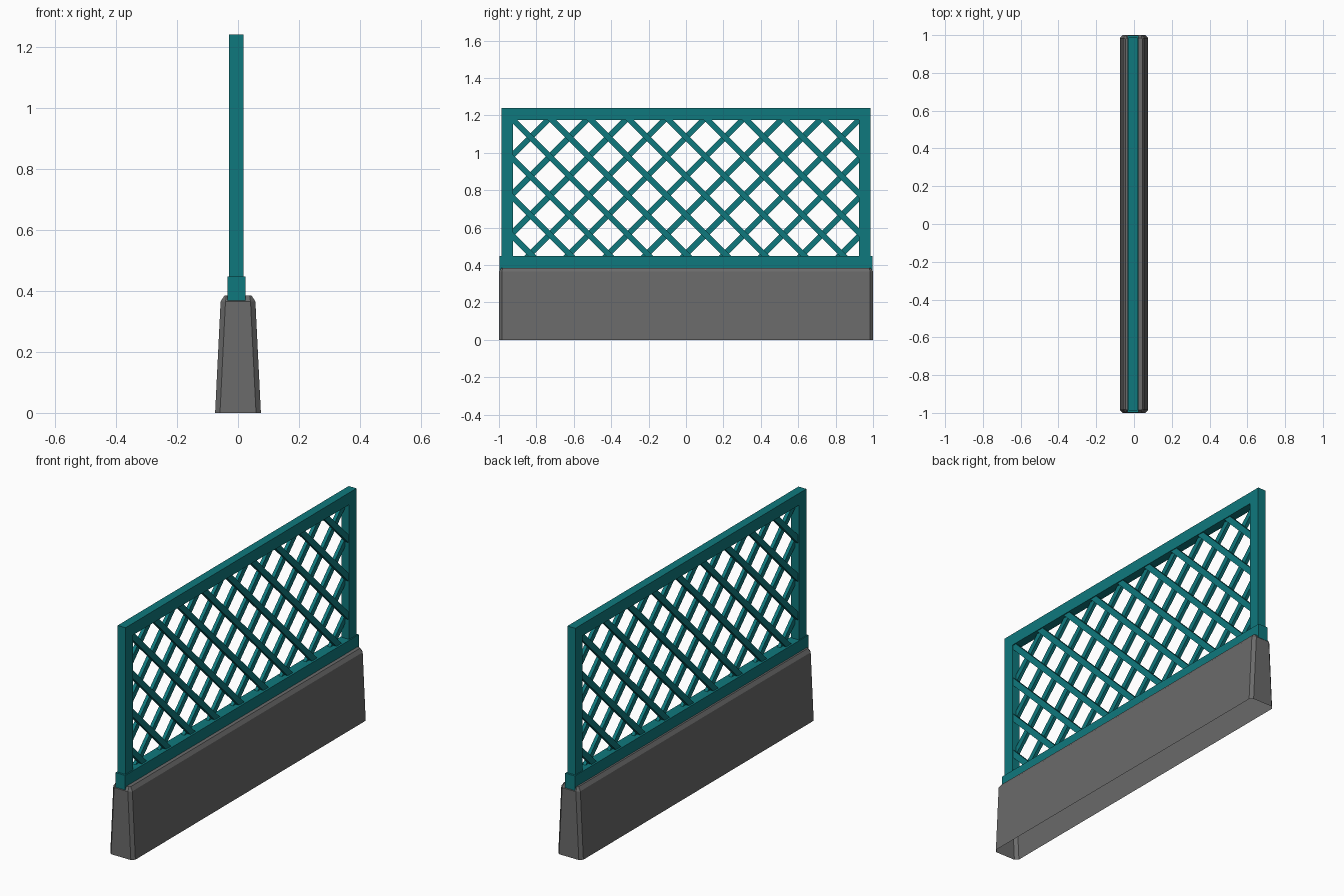
import bpy, bmesh, math
from mathutils import Vector, Matrix

if "Cube" in bpy.data.objects:
    bpy.data.objects.remove(bpy.data.objects["Cube"])


def material(name, rgb):
    m = bpy.data.materials.new(name)
    m.diffuse_color = (*rgb, 1)
    m.use_nodes = True
    m.node_tree.nodes["Principled BSDF"].inputs["Base Color"].default_value = m.diffuse_color
    return m


TEAL = material("teal paint", (0.0048, 0.190, 0.205))
GREY = material("concrete grey", (0.145, 0.145, 0.145))


def finish(name, bm, mat):
    bmesh.ops.recalc_face_normals(bm, faces=bm.faces)
    me = bpy.data.meshes.new(name)
    bm.to_mesh(me)
    bm.free()
    me.materials.append(mat)
    ob = bpy.data.objects.new(name, me)
    bpy.context.collection.objects.link(ob)
    return ob


def box(name, lo, hi, mat):
    bm = bmesh.new()
    lo, hi = Vector(lo), Vector(hi)
    size = hi - lo
    bmesh.ops.create_cube(bm, size=1, matrix=Matrix.Translation((lo + hi) / 2) @ Matrix.Diagonal((*size, 1)))
    return finish(name, bm, mat)


# Tapered concrete base: chamfered rectangles stacked, open underneath
bm = bmesh.new()
rings = []
for z, hx, hy, c in ((0, .075, 1.0, .016), (.365, .057, 1.0, .016), (.385, .044, .986, .006)):
    pts = [(hx, -hy + c), (hx, hy - c), (hx - c, hy), (c - hx, hy),
           (-hx, hy - c), (-hx, c - hy), (c - hx, -hy), (hx - c, -hy)]
    rings.append([bm.verts.new((x, y, z)) for x, y in pts])
for a, b in zip(rings, rings[1:]):
    for i in range(8):
        j = (i + 1) % 8
        bm.faces.new((a[i], a[j], b[j], b[i]))
bm.faces.new(rings[-1])
finish("concrete_base", bm, GREY)

# Frame: sill, posts and top rail
X0, X1 = -.029, .018
Y_IN, Y_OUT, Z_LO, Z_HI, Z_TOP = .924, .987, .447, 1.176, 1.24
box("bottom_rail", (-.034, -.998, .365), (.024, .998, Z_LO), TEAL)
box("top_rail", (X0, -Y_OUT, Z_HI), (X1, Y_OUT, Z_TOP), TEAL)
for side, y0, y1 in (("left", -Y_OUT, -Y_IN), ("right", Y_IN, Y_OUT)):
    box(side + "_post", (X0, y0, Z_LO), (X1, y1, Z_HI), TEAL)

# Lattice: two crossed layers of diagonal slats, trimmed to the opening
PITCH, WIDTH, ZC = .208, .031, 1.083
for name, sign, x0, x1 in (("back_slats", 1, -.024, -.0055), ("front_slats", -1, -.0055, .013)):
    bm = bmesh.new()
    for k in range(-12, 13):
        m = (Matrix.Translation(((x0 + x1) / 2, k * PITCH, ZC))
             @ Matrix.Rotation(sign * math.pi / 4, 4, 'X')
             @ Matrix.Diagonal((x1 - x0, 4, WIDTH, 1)))
        bmesh.ops.create_cube(bm, size=1, matrix=m)
    for co, no in (((0, Y_IN, 0), (0, 1, 0)), ((0, -Y_IN, 0), (0, -1, 0)),
                   ((0, 0, Z_HI), (0, 0, 1)), ((0, 0, Z_LO), (0, 0, -1))):
        bmesh.ops.bisect_plane(bm, geom=bm.verts[:] + bm.edges[:] + bm.faces[:],
                               plane_co=co, plane_no=no, clear_outer=True)
    finish(name, bm, TEAL)
